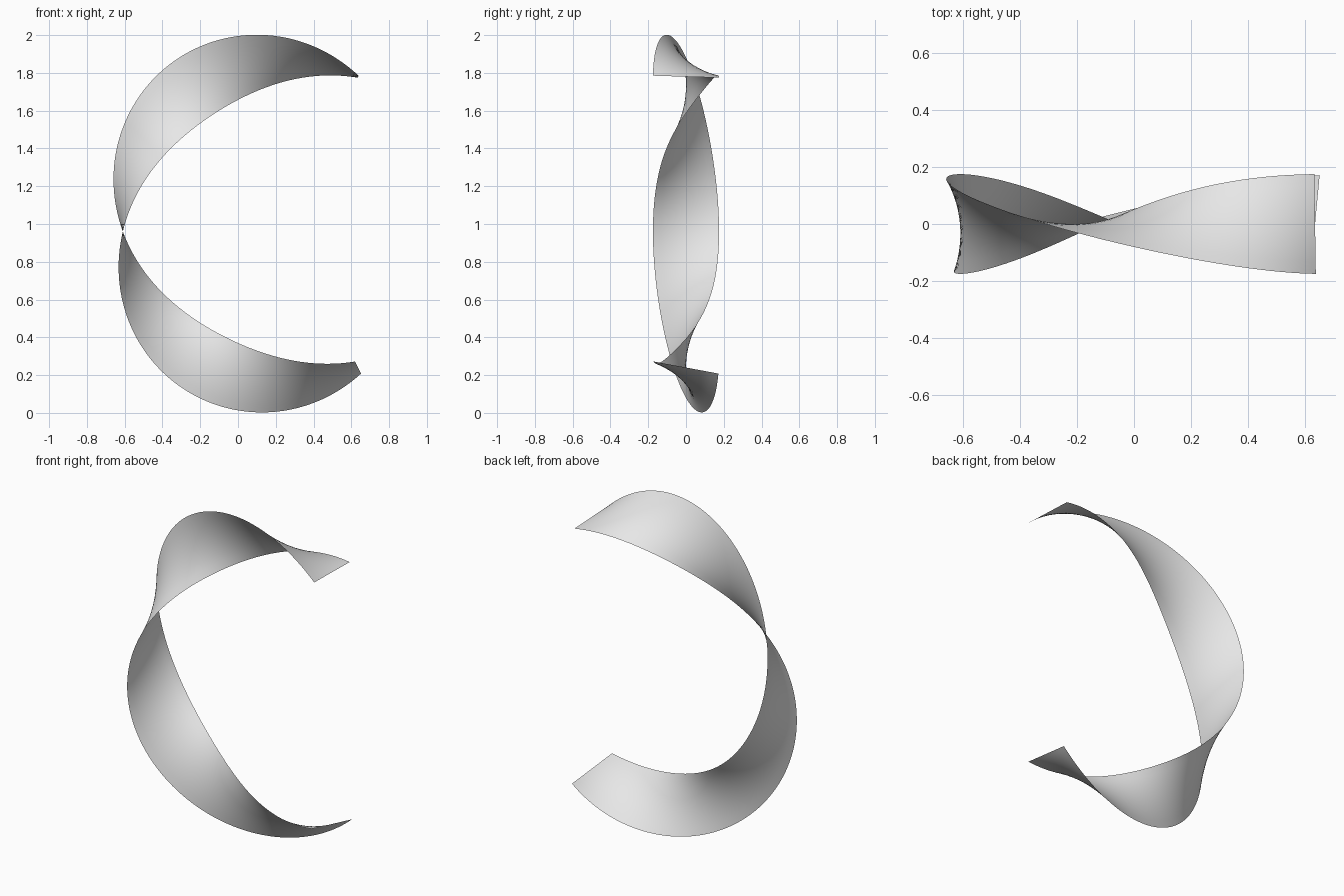
import bpy
import bmesh
from math import radians, sin, cos
from mathutils import Vector

cube = bpy.data.objects.get("Cube")
if cube:
    bpy.data.objects.remove(cube, do_unlink=True)

# Ribbon dimensions
CENTRE = Vector((0.25, 0, 1.01))
RADIUS = 0.861
HALF_WIDTH = 0.175
START, END = radians(63.4), radians(296.6)
FLAT_ANGLE = radians(122.7)   # where the ribbon lies in the plane of the ring
TWIST_RATE = 1.485            # ribbon turn per turn around the ring
STEPS, STRIPS = 180, 8

# Plain grey material
grey = bpy.data.materials.new("plain grey")
grey.use_nodes = True
colour = (0.8, 0.8, 0.8, 1)
grey.diffuse_color = colour
grey.node_tree.nodes["Principled BSDF"].inputs["Base Color"].default_value = colour


def cross_section(angle):
    """Points across the ribbon at one angle around the ring."""
    radial = Vector((cos(angle), 0, sin(angle)))
    twist = TWIST_RATE * (angle - FLAT_ANGLE)
    across = radial * cos(twist) + Vector((0, sin(twist), 0))
    middle = CENTRE + radial * RADIUS
    return [middle + across * HALF_WIDTH * (2 * j / STRIPS - 1)
            for j in range(STRIPS + 1)]


# Twisted ribbon: a thin open sheet swept along the arc
bm = bmesh.new()
rows = [[bm.verts.new(p) for p in cross_section(START + (END - START) * i / STEPS)]
        for i in range(STEPS + 1)]
for a, b in zip(rows, rows[1:]):
    for j in range(STRIPS):
        bm.faces.new((a[j], a[j + 1], b[j + 1], b[j])).smooth = True

mesh = bpy.data.meshes.new("twisted_ribbon")
bm.to_mesh(mesh)
bm.free()
mesh.materials.append(grey)
ribbon = bpy.data.objects.new("twisted_ribbon", mesh)
bpy.context.collection.objects.link(ribbon)
